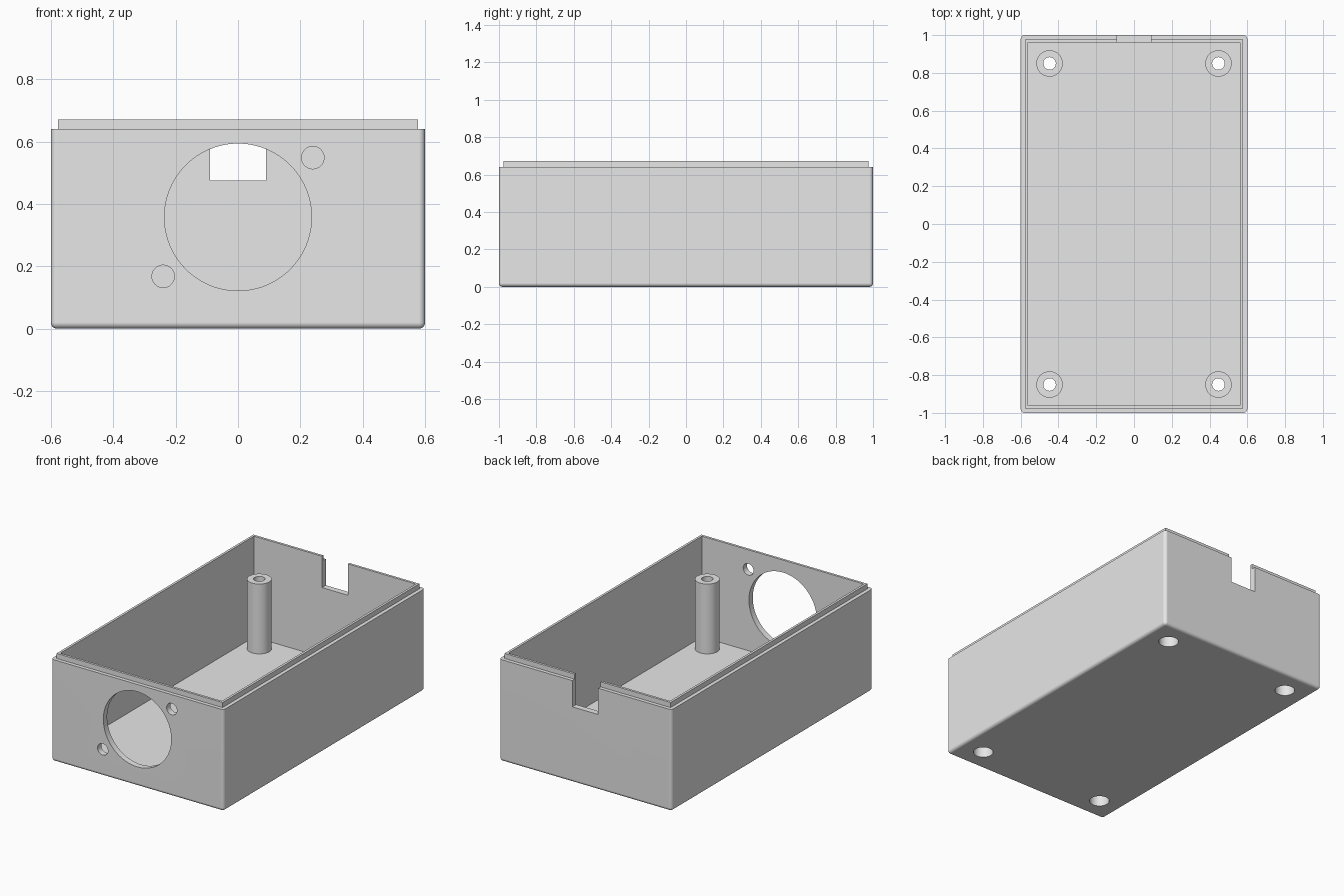
import bpy, bmesh, math
from mathutils import Matrix, Vector

if "Cube" in bpy.data.objects:
    bpy.data.objects.remove(bpy.data.objects["Cube"])

W, D, H = 0.6, 1.0, 0.64        # half width, half depth, wall height
WALL, STEP, RIM = 0.038, 0.023, 0.672
FLOOR, POST_TOP = 0.038, 0.477
BORE, SCREW, POST = 0.058, 0.033, 0.07
SEGS = 48

grey = bpy.data.materials.new("plain grey")
grey.use_nodes = True
grey.diffuse_color = (0.8, 0.8, 0.8, 1)
grey.node_tree.nodes["Principled BSDF"].inputs["Base Color"].default_value = (0.8, 0.8, 0.8, 1)


def finish(bm, name):
    bmesh.ops.recalc_face_normals(bm, faces=bm.faces)
    mesh = bpy.data.meshes.new(name)
    bm.to_mesh(mesh)
    bm.free()
    mesh.materials.append(grey)
    obj = bpy.data.objects.new(name, mesh)
    bpy.context.collection.objects.link(obj)
    return obj


def box(name, lo, hi, round_edges=0):
    lo, hi = Vector(lo), Vector(hi)
    bm = bmesh.new()
    bmesh.ops.create_cube(bm, size=1, matrix=Matrix.Translation((lo + hi) / 2)
                          @ Matrix.Diagonal((*(hi - lo), 1)))
    if round_edges:  # every edge except the top rim
        edges = [e for e in bm.edges if min(v.co.z for v in e.verts) < hi.z - 0.01]
        bmesh.ops.bevel(bm, geom=edges, offset=round_edges, segments=5,
                        profile=0.5, affect='EDGES')
    return finish(bm, name)


def rod(name, centre, radius, length, along_y=False, segs=SEGS):
    bm = bmesh.new()
    turn = Matrix.Rotation(math.pi / 2, 4, 'X') if along_y else Matrix()
    bmesh.ops.create_cone(bm, cap_ends=True, segments=segs, radius1=radius, radius2=radius,
                          depth=length, matrix=Matrix.Translation(centre) @ turn)
    return finish(bm, name)


def activate(obj):
    bpy.ops.object.select_all(action='DESELECT')
    obj.select_set(True)
    bpy.context.view_layer.objects.active = obj


def combine(target, tool, operation):
    activate(target)
    mod = target.modifiers.new("join or cut", 'BOOLEAN')
    mod.operation, mod.object, mod.solver = operation, tool, 'EXACT'
    bpy.ops.object.modifier_apply(modifier=mod.name)
    bpy.data.objects.remove(tool)


def smooth(obj):
    activate(obj)
    bpy.ops.object.shade_smooth_by_angle(angle=math.radians(35))
    mod = obj.modifiers.new("clean shading", 'WEIGHTED_NORMAL')
    mod.keep_sharp = True


# Outer shell with a stepped lip around the opening
case = box("case", (-W, -D, 0), (W, D, H), 0.02)
lip = box("lip", (STEP - W, STEP - D, H / 2), (W - STEP, D - STEP, RIM))
combine(case, lip, 'UNION')
cavity = box("cavity", (WALL - W, WALL - D, FLOOR), (W - WALL, D - WALL, 1))
combine(case, cavity, 'DIFFERENCE')

# Cable notch in the back wall
combine(case, box("notch", (-0.09, D - 0.1, 0.475), (0.09, D + 0.1, 1)), 'DIFFERENCE')

# Round opening and two fixing holes in the front wall
for x, z, r, n in ((0, 0.358, 0.236, 96), (0.24, 0.549, 0.036, SEGS), (-0.24, 0.168, 0.036, SEGS)):
    combine(case, rod("opening", (x, -D, z), r, 0.2, True, n), 'DIFFERENCE')

# Hollow screw posts, each open through the floor
profile = [(BORE, FLOOR), (POST, FLOOR), (POST, POST_TOP), (SCREW, POST_TOP),
           (SCREW, 0.38), (BORE, 0.38)]
for front_back, y in (("front", -0.85), ("back", 0.85)):
    for side, x in (("right", -0.447), ("left", 0.447)):
        combine(case, rod("floor_hole", (x, y, 0), BORE, 0.15), 'DIFFERENCE')
        bm = bmesh.new()
        ring = [bm.verts.new((0, r, z)) for r, z in profile]
        edges = [bm.edges.new((a, b)) for a, b in zip(ring, ring[1:] + ring[:1])]
        bmesh.ops.spin(bm, geom=ring + edges, cent=(0, 0, 0), axis=(0, 0, 1),
                       angle=math.tau, steps=SEGS, use_duplicate=False)
        bmesh.ops.remove_doubles(bm, verts=bm.verts, dist=0.0001)
        post = finish(bm, f"{front_back}_{side}_screw_post")
        post.location = (x, y, 0)
        smooth(post)

smooth(case)
